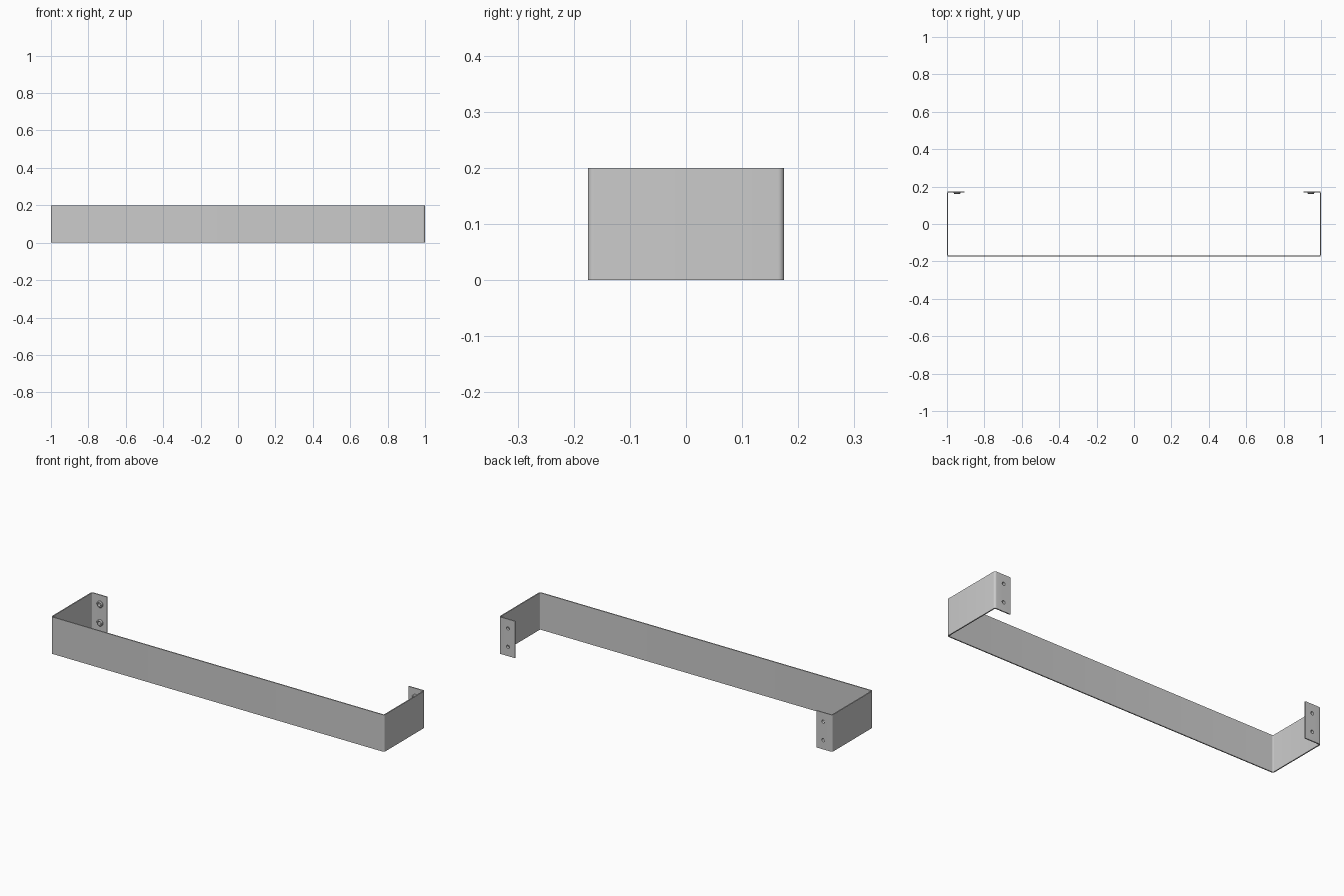
import bpy, bmesh, math
from mathutils import Vector, Matrix

if "Cube" in bpy.data.objects:
    bpy.data.objects.remove(bpy.data.objects["Cube"])

T, R = 0.006, 0.011            # sheet thickness, outer bend radius
HX, HY, H = 1.0, 0.175, 0.2    # half width, half depth, height
LIP = 0.905                    # inner end of the mounting lips
HOLE_X, HOLE_R = 0.946, 0.009
SPOTS = [(s * HOLE_X, z) for s in (-1, 1) for z in (0.05, 0.15)]


def make_object(name, bm):
    bmesh.ops.recalc_face_normals(bm, faces=bm.faces)
    mesh = bpy.data.meshes.new(name)
    bm.to_mesh(mesh)
    bm.free()
    ob = bpy.data.objects.new(name, mesh)
    bpy.context.collection.objects.link(ob)
    return ob


def smooth(ob):
    bpy.ops.object.select_all(action='DESELECT')
    ob.select_set(True)
    bpy.context.view_layer.objects.active = ob
    bpy.ops.object.shade_smooth_by_angle(angle=math.radians(30))


def side(offset):
    """Right half of the sheet outline, offset inwards from the outer face."""
    pts, r = [], R - offset
    for cy, start in ((-HY + R, -90), (HY - R, 0)):
        for i in range(9):
            a = math.radians(start + 90 * i / 8)
            pts.append((HX - R + r * math.cos(a), cy + r * math.sin(a)))
    pts.append((LIP, HY - offset))
    return pts


def full(offset):
    right = side(offset)
    return [(-x, y) for x, y in reversed(right)] + right


# Bent sheet strip: quads along the path, extruded upwards
bm = bmesh.new()
rows = [[bm.verts.new((x, y, z)) for x, y in full(o)]
        for o, z in ((0, 0), (0, H), (T, H), (T, 0))]
for k in range(4):
    a, b = rows[k], rows[(k + 1) % 4]
    for i in range(len(a) - 1):
        bm.faces.new((a[i], a[i + 1], b[i + 1], b[i]))
for i in (0, -1):
    bm.faces.new([row[i] for row in rows])
strip = make_object("bent_strip", bm)

# Hole cutters through the lips
bm = bmesh.new()
for x, z in SPOTS:
    m = Matrix.Translation((x, HY, z)) @ Matrix.Rotation(math.pi / 2, 4, 'X')
    bmesh.ops.create_cone(bm, cap_ends=True, segments=32, radius1=HOLE_R,
                          radius2=HOLE_R, depth=0.05, matrix=m)
cutter = make_object("hole_cutter", bm)
cut = strip.modifiers.new("holes", 'BOOLEAN')
cut.operation, cut.solver, cut.object = 'DIFFERENCE', 'EXACT', cutter
bpy.context.view_layer.objects.active = strip
bpy.ops.object.modifier_apply(modifier=cut.name)
bpy.data.objects.remove(cutter)
smooth(strip)

# Threaded bushes on the inner face of each lip: stepped ring, turned about y
inner = HY - T
profile = [(HOLE_R, inner), (0.018, inner), (0.018, inner - 0.004),
           (0.014, inner - 0.009), (HOLE_R, inner - 0.009)]
for n, (x, z) in enumerate(SPOTS):
    bm = bmesh.new()
    rings = []
    for s in range(32):
        a = 2 * math.pi * s / 32
        rings.append([bm.verts.new((x + r * math.cos(a), y, z + r * math.sin(a)))
                      for r, y in profile])
    for s in range(32):
        a, b = rings[s], rings[(s + 1) % 32]
        for i in range(5):
            j = (i + 1) % 5
            bm.faces.new((a[i], a[j], b[j], b[i]))
    smooth(make_object(f"threaded_bush_{n + 1}", bm))
